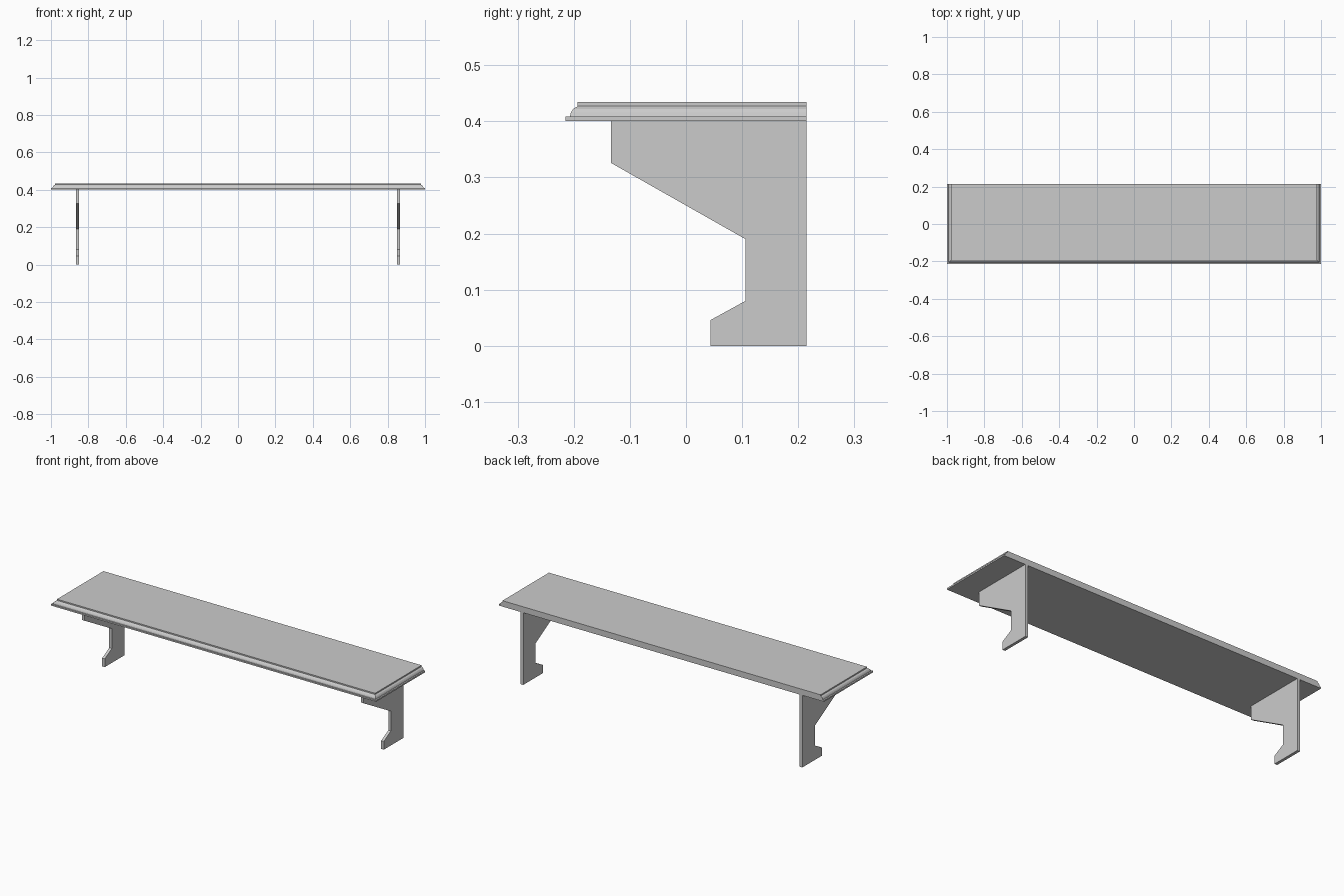
import bpy, bmesh

cube = bpy.data.objects.get("Cube")
if cube:
    bpy.data.objects.remove(cube, do_unlink=True)

BACK = 0.215

grey = bpy.data.materials.new("light_grey")
grey.use_nodes = True
colour = (0.6, 0.6, 0.6, 1)
grey.diffuse_color = colour
grey.node_tree.nodes["Principled BSDF"].inputs["Base Color"].default_value = colour


def finish(name, bm):
    bmesh.ops.recalc_face_normals(bm, faces=bm.faces)
    mesh = bpy.data.meshes.new(name)
    bm.to_mesh(mesh)
    bm.free()
    mesh.materials.append(grey)
    obj = bpy.data.objects.new(name, mesh)
    bpy.context.collection.objects.link(obj)
    return obj


# Shelf board: moulded on the front and both ends, flat at the back
def shelf(name, profile):
    bm = bmesh.new()
    rings = []
    for inset, z in profile:
        x, front = 1 - inset, inset - BACK
        rings.append([bm.verts.new(p) for p in
                      ((-x, front, z), (x, front, z), (x, BACK, z), (-x, BACK, z))])
    for low, high in zip(rings, rings[1:]):
        for i in (0, 1, 3):
            j = (i + 1) % 4
            bm.faces.new((low[i], low[j], high[j], high[i]))
    # One flat face closes the back
    bm.faces.new([r[2] for r in rings] + [r[3] for r in reversed(rings)])
    bm.faces.new(rings[0])
    bm.faces.new(rings[-1])
    return finish(name, bm)


# Bracket: side outline extruded across its thickness
def bracket(name, x, thickness, outline):
    bm = bmesh.new()
    face = bm.faces.new([bm.verts.new((x - thickness / 2, y, z)) for y, z in outline])
    moved = bmesh.ops.extrude_face_region(bm, geom=[face])["geom"]
    bmesh.ops.translate(bm, vec=(thickness, 0, 0),
                        verts=[v for v in moved if isinstance(v, bmesh.types.BMVert)])
    # Extruding keeps the first face as the near side
    return finish(name, bm)


shelf("shelf_board", [(0, 0.401), (0, 0.409), (0.008, 0.409), (0.010, 0.416),
                      (0.014, 0.422), (0.022, 0.427), (0.022, 0.434)])

outline = [(BACK, 0), (BACK, 0.401), (-0.134, 0.401), (-0.134, 0.326),
           (0.106, 0.190), (0.106, 0.080), (0.044, 0.046), (0.044, 0)]
for side, sign in (("left", 1), ("right", -1)):
    bracket(side + "_bracket", sign * 0.858, 0.016, outline)
